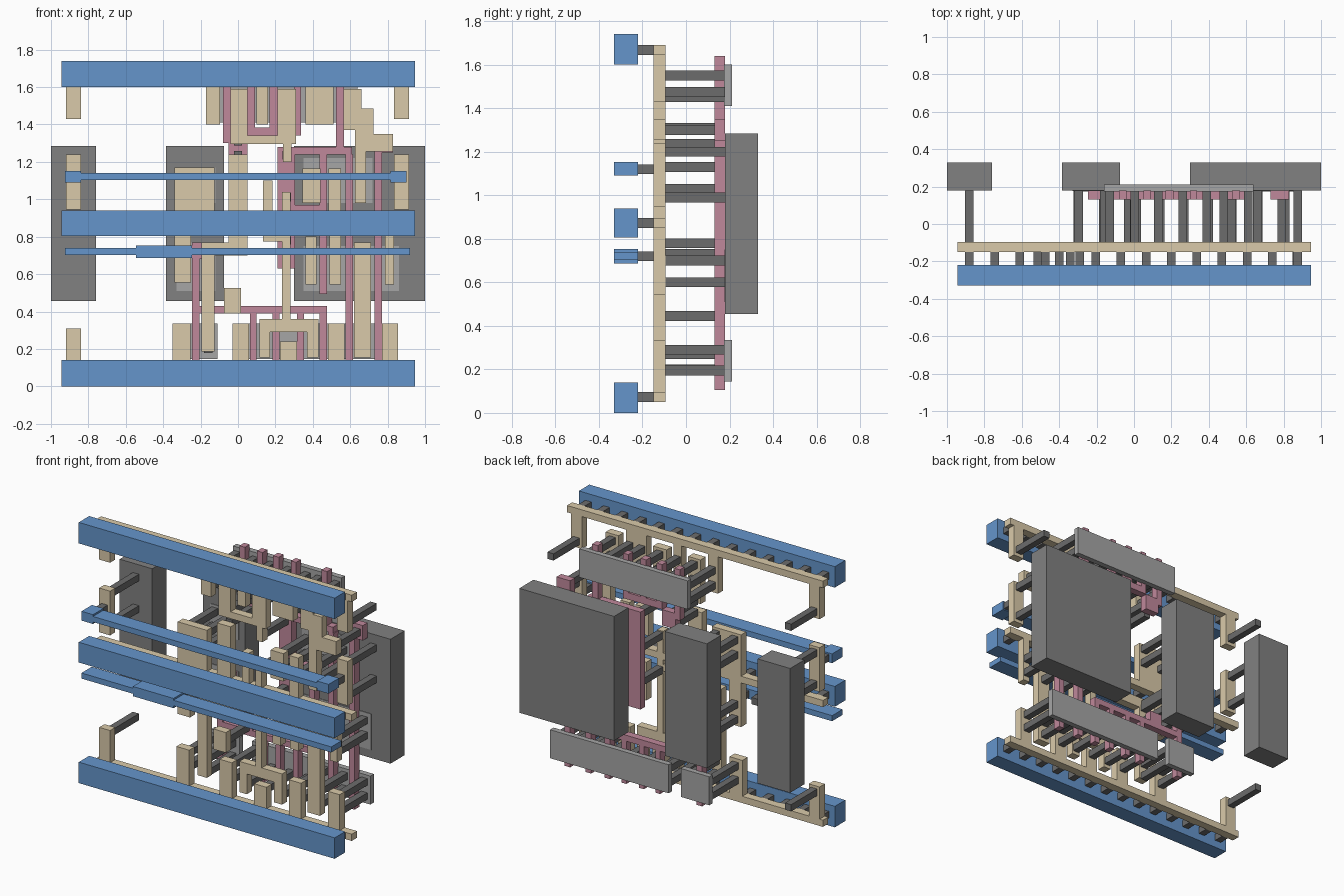
import bpy, bmesh
from mathutils import Matrix, Vector


def material(name, rgb):
    m = bpy.data.materials.new(name)
    m.diffuse_color = (*rgb, 1)
    return m


BLUE = material("blue_metal", (0.13, 0.30, 0.60))
TAN = material("tan_strap", (0.70, 0.59, 0.40))
PINK = material("pink_gate", (0.53, 0.25, 0.33))
DARK = material("dark_contact", (0.15, 0.15, 0.15))
WELL = material("well_grey", (0.22, 0.22, 0.22))
LIGHT = material("light_grey", (0.38, 0.38, 0.38))


def layer(name, mat, y0, y1, rects):
    """One object of boxes: each rect is (x0, x1, z0, z1), extruded y0..y1."""
    bm = bmesh.new()
    for x0, x1, z0, z1 in rects:
        c = Vector(((x0 + x1) / 2, (y0 + y1) / 2, (z0 + z1) / 2))
        s = Matrix.Diagonal((x1 - x0, y1 - y0, z1 - z0, 1))
        bmesh.ops.create_cube(bm, size=1, matrix=Matrix.Translation(c) @ s)
    me = bpy.data.meshes.new(name)
    bm.to_mesh(me)
    bm.free()
    me.materials.append(mat)
    ob = bpy.data.objects.new(name, me)
    bpy.context.collection.objects.link(ob)


def pins(points, w=0.045):
    """Square pin sections around (x, z) points."""
    return [(x - w / 2, x + w / 2, z - w / 2, z + w / 2) for x, z in points]


# front metal: power bars and thin signal bars with pads
M = (-0.33, -0.22)
for name, z0, z1 in (("bottom_bar", 0, 0.14), ("middle_bar", 0.805, 0.94), ("top_bar", 1.60, 1.74)):
    layer(name, BLUE, *M, [(-0.945, 0.945, z0, z1)])
layer("upper_signal_bar", BLUE, *M, [(-0.84, 0.815, 1.103, 1.14), (-0.925, -0.84, 1.09, 1.152),
                                     (0.815, 0.90, 1.09, 1.152)])
layer("lower_signal_bar", BLUE, *M, [(-0.925, -0.545, 0.703, 0.74), (-0.545, -0.245, 0.687, 0.752),
                                     (-0.245, 0.92, 0.703, 0.74)])

# vias between metal and rails
RAILS = (0.073, 0.872, 1.668)
layer("rail_vias", DARK, -0.22, -0.15,
      pins([(-0.88 + 0.135 * k, z) for z in RAILS for k in range(14)]))
layer("signal_vias", DARK, -0.22, -0.15,
      pins([(-0.88, 1.12), (0.87, 1.12), (-0.515, 0.72), (-0.40, 0.72), (-0.29, 0.72)]))

# tan rails and straps
T = (-0.15, -0.095)
layer("rails", TAN, *T, [(-0.945, 0.945, z - 0.0225, z + 0.0225) for z in RAILS])
layer("end_straps", TAN, *T, [
    (-0.92, -0.84, 1.43, 1.65), (-0.92, -0.84, 0.945, 1.24), (-0.92, -0.84, 0.09, 0.31),
    (0.835, 0.915, 1.43, 1.65), (0.835, 0.915, 0.945, 1.24), (0.77, 0.855, 0.09, 0.335)])
layer("bottom_straps", TAN, *T, [
    (-0.35, -0.255, 0.09, 0.335), (-0.03, 0.06, 0.09, 0.335),
    (0.225, 0.315, 0.09, 0.24), (0.48, 0.57, 0.09, 0.335)])
layer("top_straps", TAN, *T, [
    (-0.17, -0.095, 1.40, 1.65), (0.10, 0.16, 1.40, 1.65), (0.36, 0.51, 1.40, 1.65)])
layer("middle_straps", TAN, *T, [
    (-0.34, -0.25, 0.555, 0.86), (-0.34, -0.125, 0.89, 1.17), (0.345, 0.44, 0.98, 1.165),
    (0.485, 0.55, 0.89, 1.165), (0.49, 0.55, 0.545, 0.86), (0.785, 0.835, 0.545, 0.86),
    (0.36, 0.42, 0.545, 0.80)])
layer("fork_strap", TAN, *T, [
    (0.115, 0.43, 0.29, 0.36), (0.115, 0.17, 0.155, 0.29), (0.37, 0.43, 0.155, 0.29),
    (0.235, 0.28, 0.36, 1.04), (0.135, 0.235, 0.775, 0.82), (0.135, 0.185, 0.82, 1.10)])
layer("left_link_strap", TAN, *T, [
    (-0.195, -0.125, 0.185, 0.77), (-0.125, 0.05, 0.70, 0.77), (-0.05, 0.05, 0.77, 1.24),
    (-0.075, 0.015, 0.39, 0.525)])
layer("top_link_strap", TAN, *T, [
    (-0.04, 0.05, 1.295, 1.59), (0.05, 0.21, 1.295, 1.34), (0.21, 0.31, 1.295, 1.59),
    (0.24, 0.285, 1.20, 1.295)])
layer("stepped_strap", TAN, *T, [
    (0.565, 0.66, 1.37, 1.59), (0.625, 0.725, 1.35, 1.485), (0.625, 0.83, 1.255, 1.35),
    (0.625, 0.685, 0.98, 1.255), (0.62, 0.71, 0.155, 0.77)])

# pink gate strips
P = (0.13, 0.18)
layer("top_gates", PINK, *P, [
    (-0.08, -0.04, 1.30, 1.64), (-0.05, 0.05, 1.235, 1.34), (0.05, 0.09, 1.34, 1.64),
    (0.09, 0.30, 1.34, 1.385), (0.168, 0.21, 1.385, 1.64), (0.30, 0.338, 1.34, 1.64),
    (0.525, 0.567, 1.28, 1.64)])
layer("middle_gates", PINK, *P, [
    (0.21, 0.61, 1.24, 1.28), (0.21, 0.305, 0.63, 1.24), (0.305, 0.435, 0.93, 0.97),
    (0.435, 0.475, 0.495, 1.24), (0.575, 0.615, 0.105, 1.24), (0.73, 0.77, 0.105, 1.35),
    (0.77, 0.83, 1.25, 1.35)])
layer("bottom_gates", PINK, *P, [
    (-0.245, -0.205, 0.105, 0.77), (-0.205, 0.475, 0.39, 0.43), (-0.075, 0.015, 0.43, 0.50),
    (0.065, 0.10, 0.105, 0.39), (0.185, 0.222, 0.105, 0.39), (0.315, 0.352, 0.105, 0.39),
    (0.435, 0.475, 0.105, 0.39), (-0.205, -0.13, 0.68, 0.77)])

# long contacts reaching the rear slabs and the gates
layer("slab_contacts", DARK, -0.095, 0.18, pins(
    [(x, z) for x in (-0.13, 0.005, 0.13, 0.26, 0.39, 0.48, 0.61) for z in (1.45, 1.55)]
    + [(x, z) for x in (-0.30, 0.015, 0.525, 0.81) for z in (0.195, 0.29)]
    + [(x, 0.20) for x in (-0.16, 0.14, 0.27, 0.40, 0.665)]
    + [(0.665, 0.29), (-0.16, 0.29)]))
layer("well_contacts", DARK, -0.095, 0.18, pins(
    [(-0.88, 1.475), (-0.88, 1.20), (-0.88, 0.99), (-0.88, 0.27),
     (0.875, 1.475), (0.875, 1.20), (0.875, 0.99)]
    + [(x, z) for x in (-0.295, -0.16) for z in (0.60, 0.70)]
    + [(x, z) for x in (-0.295, -0.16) for z in (1.03, 1.13)]
    + [(x, z) for x in (0.39, 0.52, 0.66) for z in (1.03, 1.13)]
    + [(x, z) for x in (0.39, 0.52, 0.665, 0.81) for z in (0.60, 0.70)]))
layer("gate_contacts", DARK, -0.095, 0.13, pins(
    [(0, 1.31), (0, 1.235), (0.26, 1.235), (0.79, 1.30), (-0.03, 0.445),
     (0.26, 1.01), (0.26, 0.78), (-0.165, 0.73)]))

# rear slabs and wells
layer("top_slab", LIGHT, 0.175, 0.212, [(-0.16, 0.64, 1.41, 1.60)])
layer("bottom_slabs", LIGHT, 0.175, 0.212, [(-0.02, 0.855, 0.145, 0.335), (-0.32, -0.11, 0.145, 0.335)])
layer("inner_slabs", LIGHT, 0.176, 0.21, [
    (-0.33, -0.12, 0.51, 0.77), (-0.33, -0.12, 0.98, 1.17),
    (0.35, 0.86, 0.51, 0.75), (0.35, 0.72, 0.98, 1.22)])
layer("wells", WELL, 0.18, 0.33, [(x0, x1, 0.455, 1.285) for x0, x1 in
                                  ((-1, -0.76), (-0.385, -0.075), (0.30, 1))])
